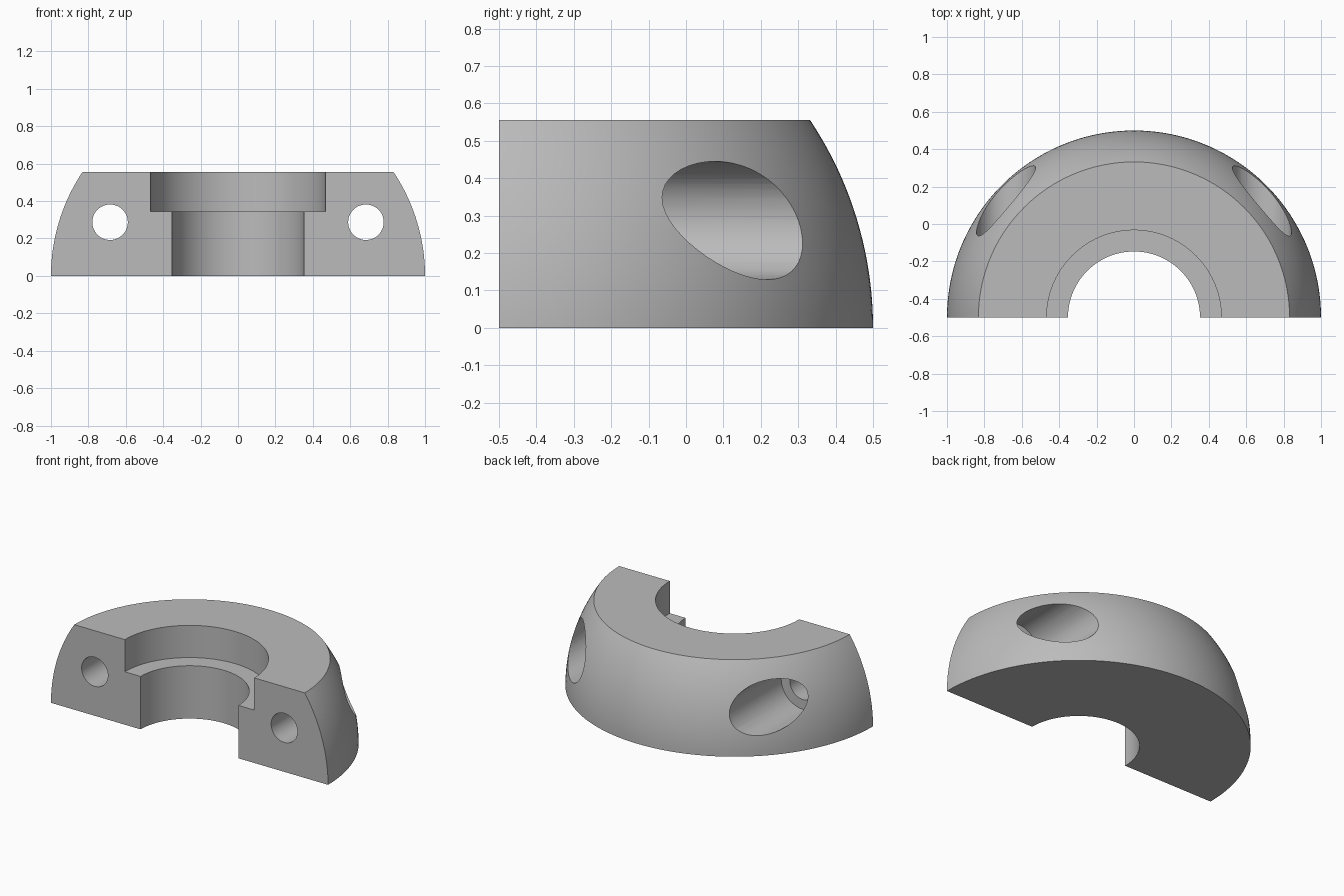
import bpy, bmesh, math
from mathutils import Matrix, Vector

cube = bpy.data.objects.get("Cube")
if cube:
    bpy.data.objects.remove(cube, do_unlink=True)

HEIGHT, FACE_Y = 0.555, -0.5
BORE, RECESS, LEDGE = 0.353, 0.467, 0.345
HOLE_X, HOLE_Z = 0.684, 0.287

grey = bpy.data.materials.new("plain_grey")
grey.use_nodes = True
colour = (0.5, 0.5, 0.5, 1)
grey.diffuse_color = colour
grey.node_tree.nodes["Principled BSDF"].inputs["Base Color"].default_value = colour


def make_object(name, bm):
    bmesh.ops.recalc_face_normals(bm, faces=bm.faces)
    mesh = bpy.data.meshes.new(name)
    bm.to_mesh(mesh)
    bm.free()
    mesh.materials.append(grey)
    obj = bpy.data.objects.new(name, mesh)
    bpy.context.collection.objects.link(obj)
    return obj


# Half collar: stepped bore and spherical outside, turned through half a circle
top_angle = math.asin(HEIGHT)
arc = [top_angle * i / 20 for i in range(21)]
profile = [(BORE, 0)] + [(math.cos(a), math.sin(a)) for a in arc]
profile += [(RECESS, HEIGHT), (RECESS, LEDGE), (BORE, LEDGE)]
bm = bmesh.new()
start = [bm.verts.new((r, FACE_Y, z)) for r, z in profile]
edges = [bm.edges.new((v, start[i - 1])) for i, v in enumerate(start)]
bmesh.ops.spin(bm, geom=start + edges, cent=(0, FACE_Y, 0), axis=(0, 0, 1),
               angle=math.pi, steps=96)
# Flat clamping faces
bmesh.ops.holes_fill(bm, edges=[e for e in bm.edges if e.is_boundary], sides=0)
collar = make_object("half_collar", bm)


def cut_hole(name, x, radius, y_start):
    """Cut a round hole running along y from y_start out through the back."""
    bm = bmesh.new()
    length = 1.5
    bmesh.ops.create_cone(bm, cap_ends=True, segments=48, radius1=radius,
                          radius2=radius, depth=length,
                          matrix=Matrix.Translation((x, y_start + length / 2, HOLE_Z))
                          @ Matrix.Rotation(math.pi / 2, 4, "X"))
    cutter = make_object(name, bm)
    cutter.hide_render = True
    mod = collar.modifiers.new(name, "BOOLEAN")
    mod.operation, mod.solver, mod.object = "DIFFERENCE", "EXACT", cutter
    bpy.context.view_layer.objects.active = collar
    bpy.ops.object.modifier_apply(modifier=name)
    bpy.data.objects.remove(cutter, do_unlink=True)


# Screw holes with wide head pockets opening on the back
for side, label in ((1, "left"), (-1, "right")):
    cut_hole(label + "_screw_hole", side * HOLE_X, 0.095, FACE_Y - 0.2)
    cut_hole(label + "_head_pocket", side * HOLE_X, 0.158, -0.23)

# Smooth curved walls, crisp edges
bpy.ops.object.select_all(action="DESELECT")
collar.select_set(True)
bpy.context.view_layer.objects.active = collar
bpy.ops.object.shade_smooth_by_angle(angle=math.radians(25))
